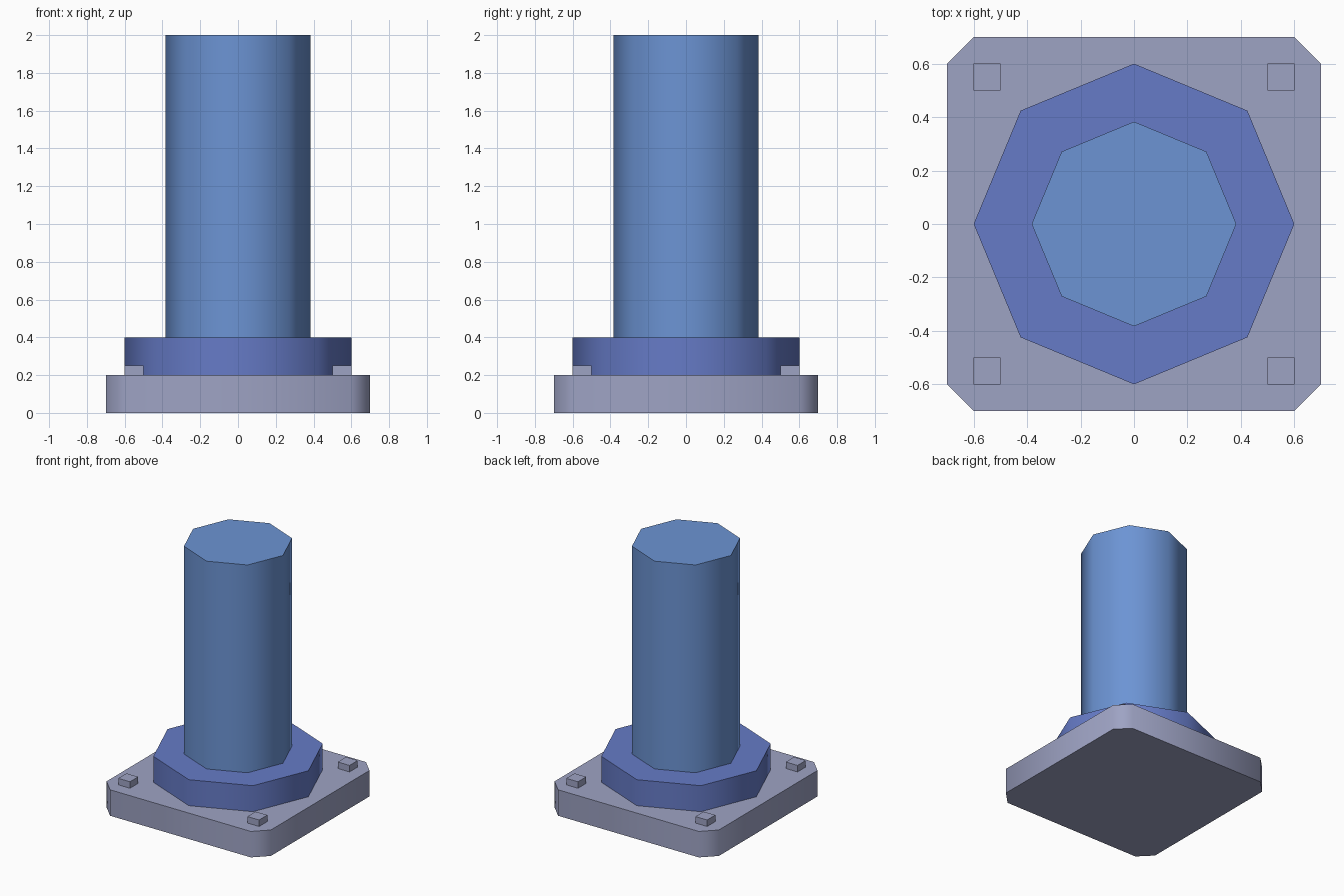
import bpy, bmesh, math

if "Cube" in bpy.data.objects:
    bpy.data.objects.remove(bpy.data.objects["Cube"])


def srgb(r, g, b):
    lin = lambda c: c / 12.92 if c <= 0.04045 else ((c + 0.055) / 1.055) ** 2.4
    return (lin(r / 255), lin(g / 255), lin(b / 255), 1.0)


def material(name, rgb):
    m = bpy.data.materials.new(name)
    m.diffuse_color = srgb(*rgb)
    m.use_nodes = True
    m.node_tree.nodes["Principled BSDF"].inputs["Base Color"].default_value = m.diffuse_color
    return m


def prism(name, outline, z0, z1, mat, smooth=True):
    """Extrude a flat outline from z0 to z1; sides are smooth, caps stay crisp."""
    bm = bmesh.new()
    face = bm.faces.new([bm.verts.new((x, y, z0)) for x, y in outline])
    out = bmesh.ops.extrude_face_region(bm, geom=[face], use_keep_orig=True)
    top = [v for v in out["geom"] if isinstance(v, bmesh.types.BMVert)]
    bmesh.ops.translate(bm, verts=top, vec=(0, 0, z1 - z0))
    bmesh.ops.recalc_face_normals(bm, faces=bm.faces[:])
    mesh = bpy.data.meshes.new(name)
    bm.to_mesh(mesh)
    bm.free()
    mesh.materials.append(mat)
    obj = bpy.data.objects.new(name, mesh)
    bpy.context.collection.objects.link(obj)
    if smooth:
        bpy.ops.object.select_all(action='DESELECT')
        obj.select_set(True)
        bpy.context.view_layer.objects.active = obj
        bpy.ops.object.shade_smooth_by_angle(angle=math.radians(60))
    return obj


def octagon(r):
    return [(r * math.cos(i * math.pi / 4), r * math.sin(i * math.pi / 4)) for i in range(8)]


def square(cx, cy, h):
    return [(cx - h, cy - h), (cx + h, cy - h), (cx + h, cy + h), (cx - h, cy + h)]


grey = material("plate_grey", (158, 163, 196))
indigo = material("flange_indigo", (102, 123, 199))
blue = material("column_blue", (108, 148, 212))

# Base plate with chamfered corners
a, c = 0.7, 0.6
prism("base_plate", [(-c, -a), (c, -a), (a, -c), (a, c), (c, a), (-c, a), (-a, c), (-a, -c)],
      0.0, 0.2, grey)

# Octagonal flange and column
prism("flange", octagon(0.6), 0.2, 0.4, indigo)
prism("column", octagon(0.383), 0.4, 2.0, blue)

# Four corner bolts
for sx in (-1, 1):
    for sy in (-1, 1):
        prism("corner_bolt", square(0.55 * sx, 0.55 * sy, 0.05), 0.2, 0.25, grey, smooth=False)
